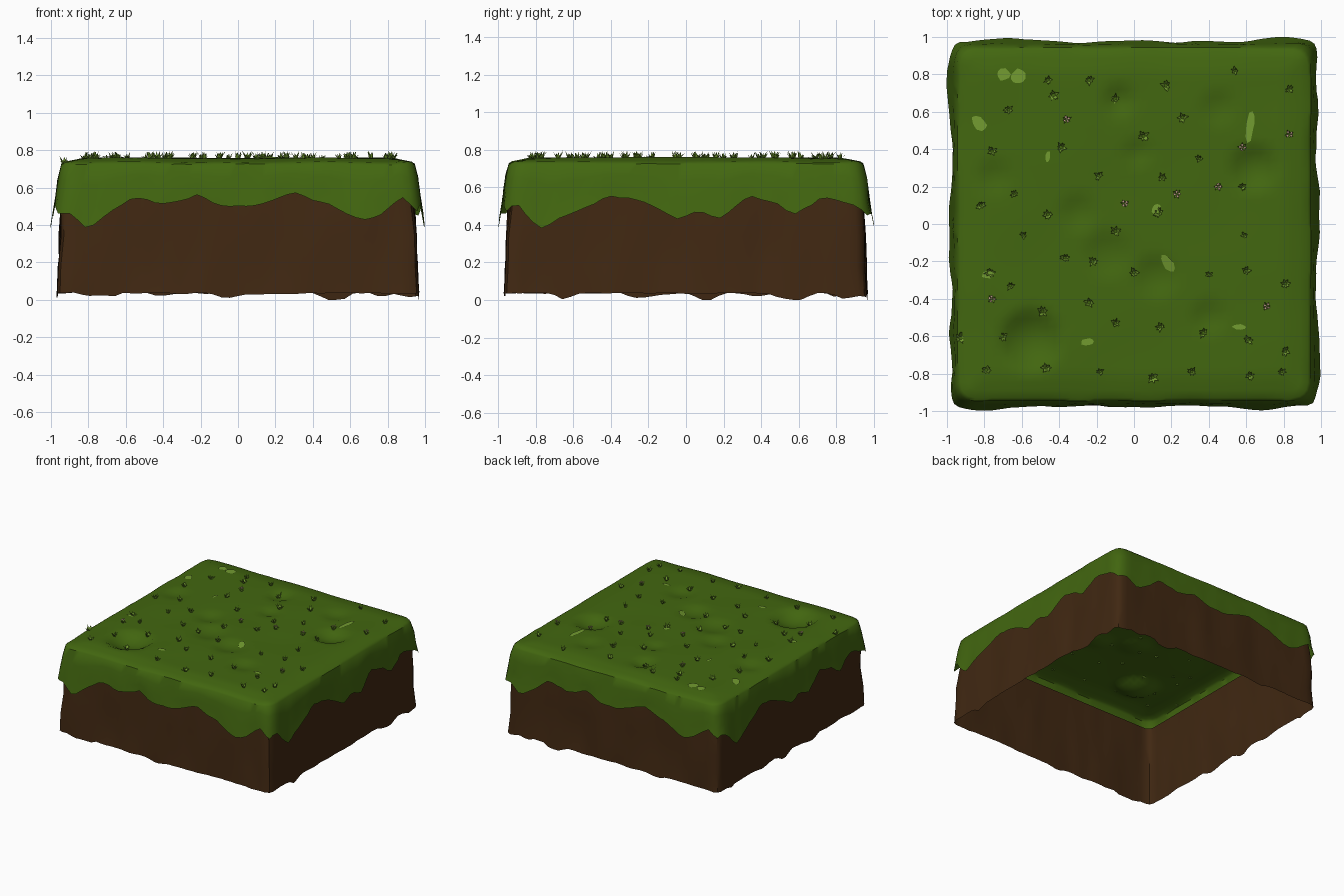
import bpy, bmesh, math, random
from mathutils import Vector, noise

if "Cube" in bpy.data.objects:
    bpy.data.objects.remove(bpy.data.objects["Cube"])

random.seed(4)


def material(name, rgb):
    m = bpy.data.materials.new(name)
    m.diffuse_color = (*rgb, 1)
    m.use_nodes = True
    m.node_tree.nodes["Principled BSDF"].inputs["Base Color"].default_value = m.diffuse_color
    return m


GRASS = material("grass green", (0.055, 0.135, 0.005))
DIRT = material("dirt brown", (0.052, 0.021, 0.006))
BLADE = material("light blade green", (0.17, 0.33, 0.030))
PETAL = material("pale pink petal", (0.50, 0.33, 0.24))


def finish(bm, name, mats, angle=None):
    me = bpy.data.meshes.new(name)
    bm.to_mesh(me)
    bm.free()
    ob = bpy.data.objects.new(name, me)
    bpy.context.collection.objects.link(ob)
    for m in mats:
        me.materials.append(m)
    if angle:
        bpy.ops.object.select_all(action='DESELECT')
        ob.select_set(True)
        bpy.context.view_layer.objects.active = ob
        bpy.ops.object.shade_smooth_by_angle(angle=math.radians(angle))
    return ob


def rnd(x, y, z=0.0, f=5.0):
    return noise.noise(Vector((x * f + 3.1, y * f + 7.7, z * f + 1.3)))


def rounded(x, y, r=0.09):
    """Round the corners of the unit square."""
    a, b = abs(x) - (1 - r), abs(y) - (1 - r)
    if a > 0 and b > 0:
        k = max(a, b) / math.hypot(a, b)
        a, b = a * k, b * k
        return math.copysign(1 - r + a, x), math.copysign(1 - r + b, y)
    return x, y


# lower edge of the grass fringe: along the front/back and along the sides
FRONT = [(-1, .45), (-.92, .47), (-.8, .38), (-.58, .55), (-.4, .51), (-.22, .56), (-.1, .50),
         (.1, .50), (.3, .57), (.52, .50), (.66, .42), (.78, .46), (.9, .55), (1, .45)]
SIDE = [(-1, .45), (-.93, .52), (-.78, .38), (-.58, .48), (-.42, .55), (-.28, .54), (-.03, .43),
        (.06, .48), (.17, .43), (.35, .55), (.5, .51), (.58, .45), (.75, .55), (.92, .50), (1, .45)]


def fringe(x, y):
    prof, t = (FRONT, x) if abs(y) >= abs(x) else (SIDE, y)
    if (prof is FRONT and y > 0) or (prof is SIDE and x < 0):
        t = -t
    for (a, za), (b, zb) in zip(prof, prof[1:]):
        if a <= t <= b:
            return za + (zb - za) * (t - a) / (b - a)
    return .45


# dents in the turf: x, y, radius, depth
DENTS = [(-.55, -.62, .17, .06), (.64, .30, .13, .04), (-.14, -.16, .13, .022), (.12, -.28, .12, .025),
         (-.08, .66, .09, .03), (.02, .38, .08, .02), (-.3, .06, .1, .02), (.4, -.5, .1, .02),
         (.45, .62, .1, .018), (-.75, .25, .1, .018)]


def turf_z(x, y):
    z = .757 + .006 * rnd(x, y, 0, 3)
    for dx, dy, r, d in DENTS:
        q = math.hypot(x - dx, y - dy) / r
        if q < 1:
            z -= d * (1 - q * q)
    e = max(abs(x), abs(y))
    return z - max(0, e - .82) * .2


def skirt(bm, edges, rows):
    """Extrude the rim downwards; each row maps unit rim (x, y) to (scale, z)."""
    rim = {}
    for e in edges:
        for v in e.verts:
            rim[v] = v.co.copy()
    for row in rows:
        old = {v.co.to_tuple(6): rim[v] for v in rim}
        ext = bmesh.ops.extrude_edge_only(bm, edges=edges)["geom"]
        edges = [g for g in ext if isinstance(g, bmesh.types.BMEdge)]
        verts = [g for g in ext if isinstance(g, bmesh.types.BMVert)]
        rim = {v: old[v.co.to_tuple(6)] for v in verts}
        for v, u in rim.items():
            x, y = u.x / .93, u.y / .93
            s, z = row(x, y)
            v.co = (x * s, y * s, z)


# grass top with overhanging ragged fringe
bm = bmesh.new()
bmesh.ops.create_grid(bm, x_segments=44, y_segments=44, size=1)
for v in bm.verts:
    x, y = rounded(v.co.x, v.co.y)
    v.co = (x * .93, y * .93, turf_z(x * .93, y * .93))


def low(x, y):
    z = fringe(x, y) + .012 * rnd(x, y, 0, 14)
    return .965 + .033 * min(1, max(0, (.58 - z) / .17)) + .006 * rnd(x, y, 1, 9), z


def mid(t, base):
    def row(x, y):
        s, z = low(x, y)
        fold = .022 * rnd(x, y, t * .3, 7)
        return base + (s - base) * t * .8 + fold * t * (1.2 - t), .735 + (z - .735) * t
    return row


skirt(bm, [e for e in bm.edges if e.is_boundary],
      [lambda x, y: (.945, .722 + .008 * rnd(x, y, 2, 6)), mid(.35, .953), mid(.7, .957), low])
finish(bm, "grass_turf", [GRASS], 40)

# hollow dirt wall, open below
bm = bmesh.new()
N = 44
pts = [(-1 + 2 * i / N, -1) for i in range(N)] + [(1, -1 + 2 * i / N) for i in range(N)]
pts += [(-x, -y) for x, y in pts]
vs = []
for p in pts:
    x, y = rounded(*p, r=.05)
    vs.append(bm.verts.new((x * .93, y * .93, .66)))
ring = [bm.edges.new((vs[i], vs[(i + 1) % len(vs)])) for i in range(len(vs))]


def wall(s, z, wob):
    return lambda x, y: (s + wob * rnd(x, y, z, 4) - wob * .8 * max(0, rnd(x, y, z, 9)), z)


def foot(x, y):
    dip = max(0, rnd(x, y, 5, 6) - .15) * .09
    return .966 + .008 * rnd(x, y, 3, 8), max(0, .036 - dip + .008 * rnd(x, y, 1, 11))


skirt(bm, ring, [wall(.944, .5, .012), wall(.951, .34, .018), wall(.956, .18, .018), foot])
bmesh.ops.recalc_face_normals(bm, faces=bm.faces[:])
finish(bm, "dirt_wall", [DIRT], 40)

# tufts of blades
TUFTS = [(-.46, .77), (-.24, .77), (-.1, .67), (.17, .74), (.54, .82), (.83, .72), (.26, .57),
         (-.43, .69), (-.67, .61), (-.76, .39), (-.39, .41), (.05, .47), (-.19, .26), (.15, .25),
         (-.82, .1), (-.64, .16), (-.46, .05), (.13, .06), (-.1, -.04), (-.59, -.06), (.59, -.06),
         (-.37, -.18), (-.22, -.2), (-.77, -.26), (0, -.26), (.4, -.27), (.6, -.25), (.81, -.32),
         (-.66, -.33), (-.24, -.42), (-.49, -.47), (-.1, -.53), (-.93, -.61), (-.7, -.6), (.14, -.55),
         (.37, -.58), (.61, -.62), (.81, -.68), (-.79, -.78), (-.47, -.77), (-.18, -.79), (.1, -.82),
         (.31, -.79), (.62, -.81), (.79, -.79), (.35, .35), (.58, .2)]
FLOWERS = [(-.36, .56), (-.05, .11), (.23, .16), (.58, .41), (.71, -.44), (-.76, -.4), (.45, .2), (.83, .48)]
# flat patches: x, y, half length, half width, turn
PATCHES = [(-.70, .80, .04, .035, 0), (-.62, .79, .04, .04, 1), (-.83, .54, .05, .035, 2.4),
           (.62, .52, .08, .025, 1.4), (.18, -.21, .05, .025, 2.2), (-.46, .36, .03, .012, 1.5),
           (-.25, -.63, .035, .02, 0), (.56, -.55, .035, .015, 0), (.12, .08, .03, .02, 1),
           (-.78, -.27, .035, .02, 0)]


def tri(bm, a, b, c, mat):
    bm.faces.new([bm.verts.new(p) for p in (a, b, c)]).material_index = mat


def tuft(bm, x, y, size, flower):
    z = turf_z(x, y)
    turn = random.random() * 6.28
    for i in range(8):
        a = turn + i * .785 + random.uniform(-.3, .3)
        d, n = Vector((math.cos(a), math.sin(a), 0)), Vector((-math.sin(a), math.cos(a), 0))
        w, base = size * .4, Vector((x, y, z - .004))
        tip = base + d * size * random.uniform(.7, 1.3) + Vector((0, 0, random.uniform(.018, .042)))
        tri(bm, base + n * w + d * size * .2, base - n * w + d * size * .2, tip, 0)
        if flower and i % 2 == 0:
            c = Vector((x, y, z + .026))
            tri(bm, c, c + d * .018 + n * .009, c + d * .018 - n * .009, 1)


bm = bmesh.new()
for x, y in TUFTS:
    tuft(bm, x, y, random.uniform(.019, .031), False)
for x, y in FLOWERS:
    tuft(bm, x, y, .022, True)
finish(bm, "grass_tufts", [BLADE, PETAL])

bm = bmesh.new()
for x, y, l, w, t in PATCHES:
    ring = []
    for i in range(10):
        a, k = i * math.tau / 10, random.uniform(.75, 1.15)
        u, v = l * k * math.cos(a), w * k * math.sin(a)
        px, py = x + u * math.cos(t) - v * math.sin(t), y + u * math.sin(t) + v * math.cos(t)
        ring.append(bm.verts.new((px, py, turf_z(px, py) + .006)))
    bm.faces.new(ring)
finish(bm, "light_patches", [BLADE])
